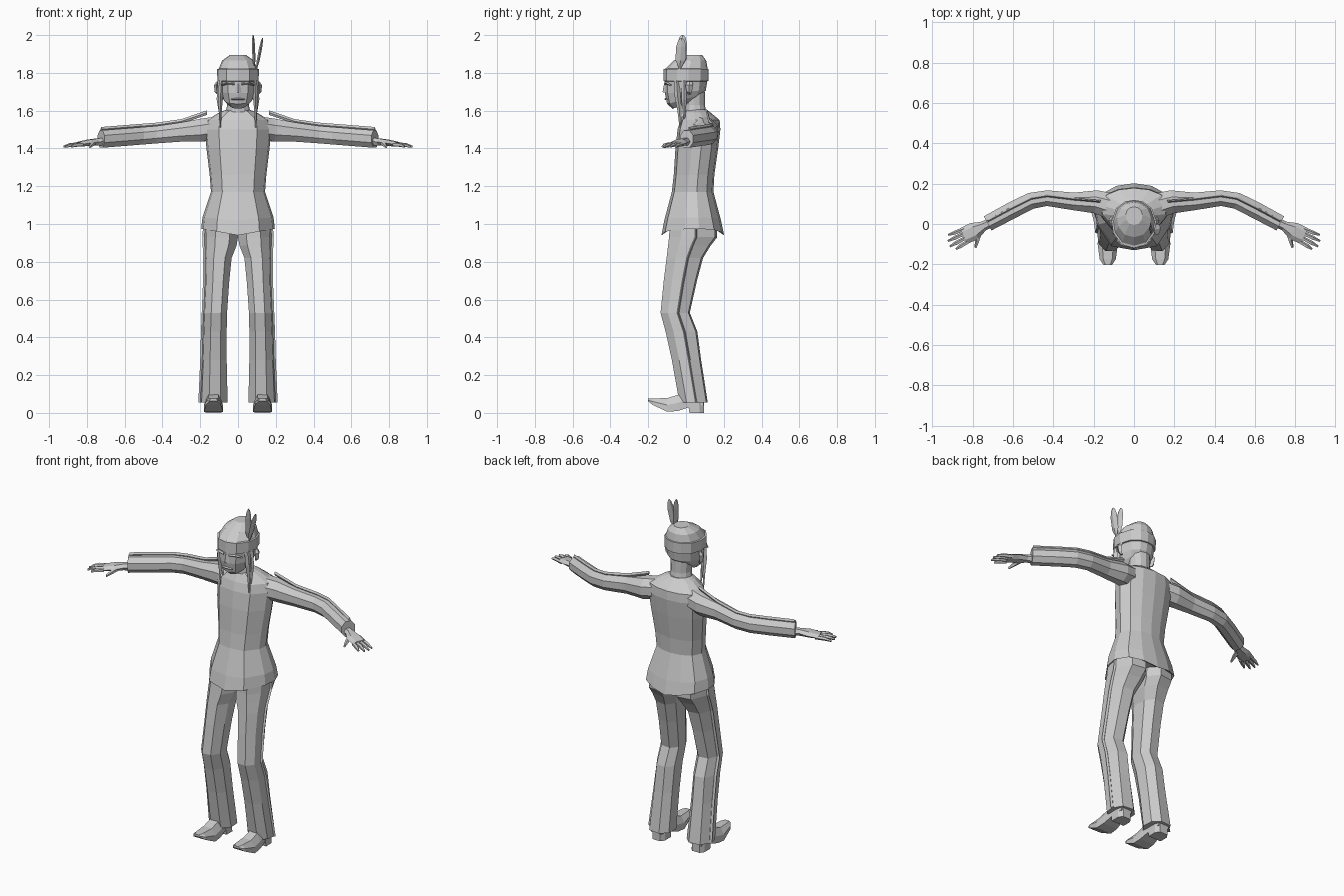
import bpy, bmesh, math
from mathutils import Vector

grey = bpy.data.materials.new("plain_grey")
grey.diffuse_color = (0.6, 0.6, 0.6, 1)


def loft(name, rings, mirror=False):
    """Skin a list of equal-length point rings and cap both ends."""
    bm = bmesh.new()
    rows = [[bm.verts.new(p) for p in r] for r in rings]
    n = len(rows[0])
    for a, b in zip(rows, rows[1:]):
        for i in range(n):
            j = (i + 1) % n
            bm.faces.new((a[i], a[j], b[j], b[i]))
    bm.faces.new(rows[0])
    bm.faces.new(rows[-1])
    bmesh.ops.recalc_face_normals(bm, faces=bm.faces)
    me = bpy.data.meshes.new(name)
    bm.to_mesh(me)
    bm.free()
    me.materials.append(grey)
    ob = bpy.data.objects.new(name, me)
    bpy.context.collection.objects.link(ob)
    if mirror:
        ob.modifiers.new("mirror", 'MIRROR').use_mirror_merge = False
    return ob


def symmetric(half):
    return half + [(-x, y) for x, y in reversed(half) if x > 0]


def level(shape, x0, x1, y0, y1, z, tilt=0, side=0):
    """Fit a unit cross-section into a horizontal box; tilt follows y, side follows x."""
    return [((x0 + x1) / 2 + u * (x1 - x0) / 2, (y0 + y1) / 2 + v * (y1 - y0) / 2,
             z + tilt * v + side * abs(u)) for u, v in shape]


def tube(name, path, n=4, mirror=True, phase=0.0):
    """Path of (x, y, z, half_width, half_height) with level cross-sections."""
    rings = []
    for i, p in enumerate(path):
        a, b = path[max(i - 1, 0)], path[min(i + 1, len(path) - 1)]
        d = Vector((b[0] - a[0], b[1] - a[1], 0)).normalized()
        s = Vector((-d.y, d.x, 0))
        rings.append([Vector(p[:3]) + s * p[3] * math.cos(t) + Vector((0, 0, p[4] * math.sin(t)))
                      for t in (2 * math.pi * k / n + phase for k in range(n))])
    return loft(name, rings, mirror)


def blade(name, path, mirror=False):
    """Upright strip of (x, y, z, half_x, half_y) diamonds."""
    return loft(name, [[(x + a, y, z), (x, y + b, z), (x - a, y, z), (x, y - b, z)]
                       for x, y, z, a, b in path], mirror)


# Shirt: flared hem, narrow waist, broad shoulders
BODY = symmetric([(0, -1), (.58, -.88), (.94, -.25), (1, .2), (.82, .68), (.45, .92)]) 
BODY.insert(6, (0, 1))
shirt = [level(BODY, -w, w, f, b, z, 0, s) for w, f, b, z, s in (
    (.165, -.095, .165, .965, .03), (.195, -.13, .202, .94, .035), (.188, -.115, .185, 1.02, .015),
    (.143, -.075, .145, 1.17, 0), (.15, -.065, .15, 1.26, 0), (.167, -.056, .17, 1.40, 0),
    (.175, -.045, .182, 1.50, 0), (.165, -.03, .178, 1.55, 0), (.10, -.01, .13, 1.59, 0),
    (.062, .0, .11, 1.605, 0))]
loft("shirt", shirt)

# Neck and head
OVAL = [(math.sin(t), -math.cos(t)) for t in (2 * math.pi * k / 12 for k in range(12))]
FACE = symmetric([(0, -1), (.55, -.86), (.92, -.4), (1, .1), (.8, .65), (.4, .93)])
FACE.insert(6, (0, 1))
loft("neck", [level(OVAL, -w, w, f, b, z) for w, f, b, z in
              ((.068, -.01, .11, 1.57), (.058, -.01, .1, 1.63), (.062, -.02, .1, 1.70))])
loft("head", [level(FACE, -w, w, f, b, z, t) for w, f, b, z, t in (
    (.05, -.07, .06, 1.635, .025), (.078, -.1, .085, 1.66, .025), (.094, -.112, .105, 1.70, .008),
    (.101, -.113, .113, 1.76, 0), (.103, -.11, .115, 1.82, 0), (.084, -.065, .107, 1.865, 0),
    (.042, -.005, .085, 1.895, 0))])
loft("headband", [level(FACE, -w, w, f, b, z) for w, f, b, z in (
    (.10, -.11, .112, 1.755), (.109, -.119, .119, 1.757),
    (.111, -.119, .12, 1.82), (.10, -.105, .11, 1.823))])
loft("nose", [[(-.012, -.108, 1.745), (.012, -.108, 1.745), (0, -.116, 1.745)],
              [(-.018, -.108, 1.695), (.018, -.108, 1.695), (0, -.124, 1.698)]])
tube("brow", [(.018, -.108, 1.742, .008, .006), (.055, -.102, 1.746, .008, .007),
              (.085, -.08, 1.735, .006, .004)])
tube("mouth", [(-.035, -.102, 1.66, .006, .004), (0, -.108, 1.662, .007, .006),
               (.035, -.102, 1.66, .006, .004)], mirror=False)
blade("ear", [(.103, .02, 1.685, .006, .006), (.112, .017, 1.70, .012, .014),
              (.115, .017, 1.735, .012, .021), (.107, .02, 1.755, .006, .012)], True)

# Hanging side locks and headband feathers
blade("side_lock", [(.088, -.05, 1.76, .012, .014), (.092, -.045, 1.68, .014, .016),
                    (.094, -.035, 1.61, .009, .012), (.094, -.03, 1.51, .003, .004)], True)
blade("back_lock", [(.10, -.012, 1.76, .008, .012), (.102, -.01, 1.66, .011, .014),
                    (.09, -.01, 1.54, .003, .004)], True)
for name, lean, y, top in (("upright_feather", -.008, -.03, 2.0), ("leaning_feather", .042, -.035, 1.985)):
    blade(name, [(.088 + lean * t, y + .012 * t, 1.77 + (top - 1.77) * t, a, b) for t, a, b in
                 ((0, .004, .005), (.28, .004, .008), (.45, .008, .026), (.78, .008, .027),
                  (.94, .005, .017), (1, .002, .004))])

# Sleeves with a raised seam along the top
ARM = [(.10, .085, 1.51, .07, .065), (.19, .11, 1.497, .062, .066), (.30, .112, 1.487, .047, .055),
       (.43, .128, 1.473, .042, .05), (.51, .115, 1.467, .044, .05), (.60, .07, 1.46, .045, .05),
       (.725, .003, 1.45, .043, .05)]
tube("sleeve", ARM, 8, phase=math.pi / 8)
tube("sleeve_seam", [(x, y + .012, z + h * .97 + (.028 if i == 0 else .003), .006, .012)
                     for i, (x, y, z, w, h) in enumerate([(.165, .10, 1.497, .06, .066)] + ARM[2:])])

# Hands
tube("palm", [(.70, .012, 1.437, .024, .024), (.745, -.01, 1.435, .024, .021),
              (.79, -.035, 1.43, .044, .019), (.845, -.06, 1.422, .043, .014)], 6)
FINGERS = (("index_finger", (.835, -.095), (.882, -.125)), ("middle_finger", (.845, -.075), (.912, -.112)),
           ("ring_finger", (.85, -.053), (.922, -.085)), ("little_finger", (.848, -.03), (.92, -.055)))
for name, (x0, y0), (x1, y1) in FINGERS:
    tube(name, [(x0 - .012, y0 + .006, 1.421, .01, .011),
                ((x0 + x1) / 2, (y0 + y1) / 2, 1.419, .011, .011), (x1, y1, 1.41, .005, .006)], 5)
tube("thumb", [(.765, -.04, 1.428, .014, .013), (.775, -.08, 1.42, .012, .012),
               (.785, -.118, 1.408, .006, .007)], 5)

# Trouser legs: bent at the knee, flared at the ankle
LEG = [(-.5, -.95), (.35, -1), (.9, -.5), (1, .15), (.55, .9), (-.4, 1), (-.95, .5), (-1, -.35)]
LEGS = [(0, .175, -.085, .165, 1.0), (0, .178, -.09, .165, .93), (.008, .177, -.095, .13, .885),
        (.034, .174, -.103, .09, .82), (.046, .175, -.118, .058, .70), (.058, .182, -.135, .02, .53),
        (.06, .186, -.108, .06, .43), (.06, .19, -.075, .08, .28), (.055, .2, -.035, .115, .055)]
loft("trouser_leg", [level(LEG, *r) for r in LEGS], True)
blade("trouser_seam", [(r[1] - .002, (r[2] + r[3]) / 2 + .015, r[4], .012, .006) for r in LEGS], True)

# Shoes: upturned toe, sole and separate heel
loft("shoe", [[(.13 - w, y, lo), (.13 + w, y, lo), (.13 + w, y, (lo + hi) / 2), (.13 + w * .55, y, hi),
               (.13 - w * .55, y, hi), (.13 - w, y, (lo + hi) / 2)] for y, w, lo, hi in (
    (-.202, .022, .062, .075), (-.175, .04, .042, .077), (-.10, .05, .006, .078),
    (-.045, .047, .01, .095), (.015, .04, .03, .11), (.092, .036, .04, .11))], True)
loft("shoe_heel", [level([(-1, -1), (1, -1), (1, .4), (.6, 1), (-.6, 1), (-1, .4)], .088, .172, y, .095, z)
                   for y, z in ((.018, 0), (.01, .055))], True)
